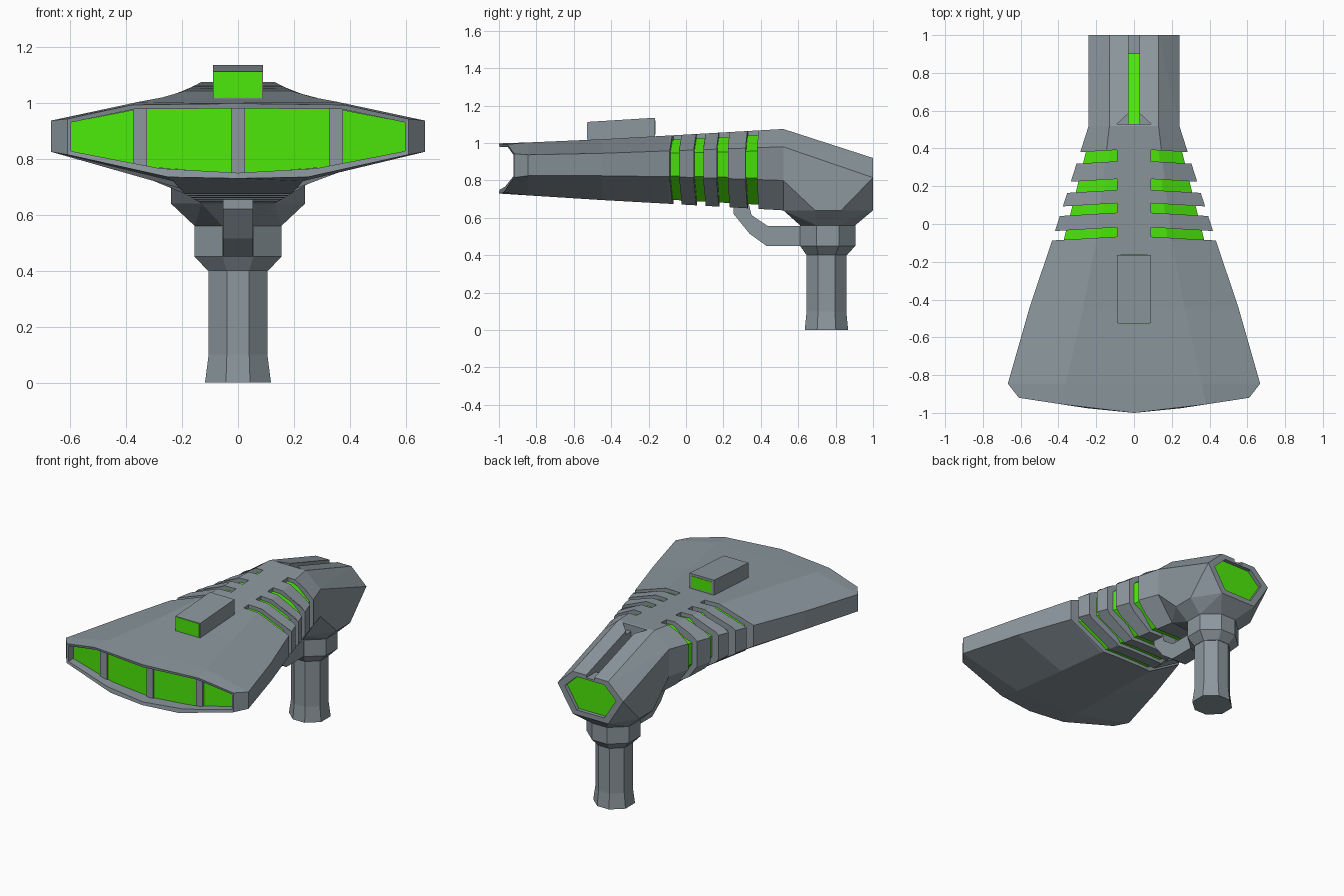
import bpy, bmesh

if "Cube" in bpy.data.objects:
    bpy.data.objects.remove(bpy.data.objects["Cube"])

green = bpy.data.materials.new("green_glow")
green.diffuse_color = (0.073, 0.82, 0.003, 1)
green.use_nodes = True
green.node_tree.nodes["Principled BSDF"].inputs["Base Color"].default_value = green.diffuse_color
slate = bpy.data.materials.new("slate_metal")
slate.diffuse_color = (0.26, 0.31, 0.34, 1)
slate.use_nodes = True
slate.node_tree.nodes["Principled BSDF"].inputs["Base Color"].default_value = slate.diffuse_color


def finish(name, bm, mat):
    bmesh.ops.recalc_face_normals(bm, faces=bm.faces[:])
    me = bpy.data.meshes.new(name)
    bm.to_mesh(me)
    bm.free()
    ob = bpy.data.objects.new(name, me)
    bpy.context.collection.objects.link(ob)
    me.materials.append(mat)
    return ob


def loft(name, rings, mat=slate):
    """Skin a list of equal-length closed rings and cap both ends."""
    bm = bmesh.new()
    vs = [[bm.verts.new(p) for p in r] for r in rings]
    n = len(vs[0])
    for a, b in zip(vs, vs[1:]):
        for i in range(n):
            j = (i + 1) % n
            bm.faces.new((a[i], a[j], b[j], b[i]))
    bm.faces.new(vs[0])
    bm.faces.new(vs[-1])
    return finish(name, bm, mat)


def prism_x(name, yz, hw, mat=slate, cx=0):
    return loft(name, [[(cx + s * hw, y, z) for y, z in yz] for s in (-1, 1)], mat)


def prism_z(name, xy, z0, z1, mat=slate):
    return loft(name, [[(x, y, z) for x, y in xy] for z in (z0, z1)], mat)


def cut(ob, cutters):
    for c in cutters:
        m = ob.modifiers.new("cut", 'BOOLEAN')
        m.object, m.operation, m.solver = c, 'DIFFERENCE', 'EXACT'
    dg = bpy.context.evaluated_depsgraph_get()
    dg.update()
    me = bpy.data.meshes.new_from_object(ob.evaluated_get(dg))
    ob.modifiers.clear()
    ob.data = me
    for c in cutters:
        bpy.data.objects.remove(c)


def mirrored(half):
    """Half ring runs from top centre to bottom centre on +x."""
    return half + [(-x, y, z) for x, y, z in half[-2:0:-1]]


def section(y, rx, zt, sx, zc, zd, bx, zb):
    return mirrored([(0, y, zt), (rx, y, zt), (sx, y, zc), (sx, y, zd), (bx, y, zb), (0, y, zb)])


def octagon(z, hx, fx, y0, y1, fy):
    c = (y0 + y1) / 2
    return [(fx, y0, z), (hx, c - fy, z), (hx, c + fy, z), (fx, y1, z),
            (-fx, y1, z), (-hx, c + fy, z), (-hx, c - fy, z), (-fx, y0, z)]


# flared body with a hollow, bowed mouth
lip_out = mirrored([(0, -1, .998), (.38, -.955, .993), (.61, -.92, .943),
                    (.61, -.92, .815), (.25, -.975, .735), (0, -1, .73)])
lip_in = mirrored([(0, -.997, .98), (.37, -.952, .978), (.598, -.918, .93),
                   (.598, -.918, .828), (.28, -.968, .766), (0, -.997, .75)])
cavity = [(x, -.85, z) for x, y, z in lip_in]
body = loft("flared_body", [
    section(.52, .13, 1.075, .24, .98, .80, .13, .64),
    section(-.09, .20, 1.04, .435, .958, .82, .19, .675),
    section(-.45, .27, 1.02, .555, .945, .825, .21, .695),
    section(-.845, .36, 1.003, .668, .937, .825, .23, .72),
    lip_out, lip_in, cavity])

# slots either side of the top spine, joined underneath
slots = []
for y0, y1 in ((-.067, -.018), (.06, .11), (.18, .238), (.332, .392)):
    for s in (-1, 1):
        slots.append(prism_z("slot_cutter", [(s * .09, y0), (s * .6, y0 - .03),
                                             (s * .6, y1 - .03), (s * .09, y1)], .5, 1.3))
    slots.append(prism_z("under_cutter", [(-.1, y0), (.1, y0), (.1, y1), (-.1, y1)], .5, .75))
cut(body, slots)

# glowing core seen through the slots
loft("glowing_core", [
    section(.5, .12, 1.048, .225, .96, .81, .12, .664),
    section(-.11, .18, 1.015, .378, .945, .825, .17, .698)], green)

# bowed front window and its dividers
stations = [(-.6, -.868, .93, .828), (-.35, -.895, .98, .772), (0, -.913, .982, .748),
            (.35, -.895, .98, .772), (.6, -.868, .93, .828)]
loft("front_window", [[(x, y, t), (x, y, b), (x, -.845, b), (x, -.845, t)]
                      for x, y, t, b in stations], green)
for x, y, t, b in stations[1:4]:
    prism_x("window_divider", [(y - .01, t), (y - .01, b), (-.85, b), (-.85, t)], .025, cx=x)

# rear housing: tube running down into the collar
rear_hex = [(.13, .92), (.24, .815), (.13, .64), (-.13, .64), (-.24, .815), (-.13, .92)]
pts = section(.52, .13, 1.075, .24, .98, .80, .13, .64)
pts += [(x, 1, z) for x, z in rear_hex]
pts += octagon(.64, .24, .13, .52, 1, .07) + octagon(.56, .155, .055, .61, .905, .06)
bm = bmesh.new()
for p in pts:
    bm.verts.new(p)
bmesh.ops.convex_hull(bm, input=bm.verts[:])
loose = [v for v in bm.verts if not v.link_faces]
bmesh.ops.delete(bm, geom=loose, context='VERTS')
bmesh.ops.dissolve_limit(bm, angle_limit=.02, verts=bm.verts[:], edges=bm.edges[:])
housing = finish("rear_housing", bm, slate)


def hex_ring(y, k):
    return [(x * k, y, .785 + (z - .785) * k) for x, z in rear_hex]


# rear window recess, top groove and its flared mouth
cut(housing, [
    loft("rear_cutter", [hex_ring(.96, .78), hex_ring(1.05, .78)]),
    prism_x("groove_cutter", [(.53, 1.15), (.53, .94), (.9, .84), (.9, .903),
                              (1.02, .903), (1.02, 1.15)], .03),
    prism_z("mouth_cutter", [(-.09, .53), (.09, .53), (.031, .585), (-.031, .585)], 1.03, 1.15)])
loft("rear_window", [hex_ring(.95, .785), hex_ring(.975, .785)], green)
prism_x("groove_light", [(.53, .955), (.9, .855), (.9, .83), (.53, .93)], .0305, green)

# top sight with glowing ends
prism_x("sight", [(-.525, 1.0), (-.525, 1.113), (-.165, 1.135), (-.165, 1.0)], .09)
prism_x("sight_front_lens", [(-.528, 1.02), (-.528, 1.11), (-.5, 1.11), (-.5, 1.02)], .086, green)
prism_x("sight_rear_lens", [(-.162, 1.045), (-.162, 1.12), (-.2, 1.12), (-.2, 1.045)], .072, green)

# collar and handle
loft("collar", [octagon(.56, .155, .055, .61, .905, .06),
                octagon(.45, .155, .055, .61, .905, .06),
                octagon(.40, .108, .04, .645, .86, .045)])
loft("handle", [octagon(.41, .105, .04, .645, .857, .045),
                octagon(.10, .105, .04, .645, .857, .045),
                octagon(0, .118, .043, .635, .867, .05)])

# trigger guard
prism_x("trigger_guard", [(.255, .70), (.255, .62), (.34, .515), (.43, .45), (.63, .45),
                          (.63, .556), (.437, .556), (.35, .615), (.33, .70)], .053)
